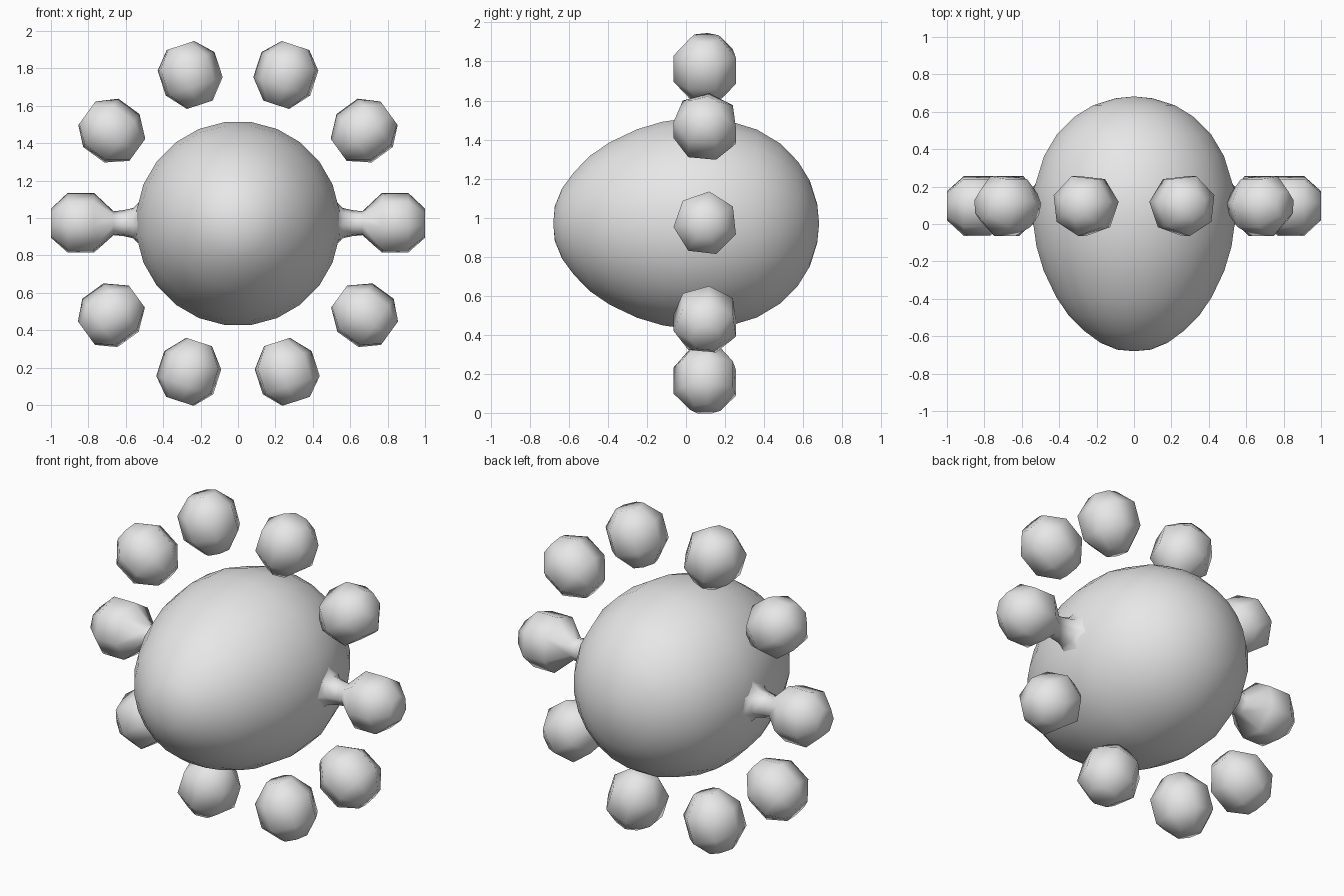
import bpy, bmesh
from math import radians, cos, sin, tau
from mathutils import Matrix

cube = bpy.data.objects.get("Cube")
if cube:
    bpy.data.objects.remove(cube, do_unlink=True)

grey = bpy.data.materials.new("light grey")
grey.use_nodes = True
colour = (0.8, 0.8, 0.8, 1)
grey.diffuse_color = colour
grey.node_tree.nodes["Principled BSDF"].inputs["Base Color"].default_value = colour

CENTRE = Matrix.Translation((0, 0, 0.97))


def lathe(name, profile, sides, phase, matrix):
    """Spin (position, radius) points round the local x axis; radius 0 is a pole."""
    bm = bmesh.new()
    rings = []
    for x, r in profile:
        if r == 0:
            rings.append([bm.verts.new((x, 0, 0))] * sides)
        else:
            angles = [phase + tau * i / sides for i in range(sides)]
            rings.append([bm.verts.new((x, r * cos(a), r * sin(a))) for a in angles])
    for low, high in zip(rings, rings[1:]):
        for i in range(sides):
            j = (i + 1) % sides
            quad = dict.fromkeys((low[i], low[j], high[j], high[i]))
            bm.faces.new(list(quad))
    bm.transform(matrix)
    bmesh.ops.recalc_face_normals(bm, faces=bm.faces[:])
    for face in bm.faces:
        face.smooth = True
    mesh = bpy.data.meshes.new(name)
    bm.to_mesh(mesh)
    bm.free()
    mesh.materials.append(grey)
    obj = bpy.data.objects.new(name, mesh)
    bpy.context.collection.objects.link(obj)
    return obj


# Egg body, narrow end to the front
egg = [(-0.68, 0), (-0.672, 0.09), (-0.636, 0.18), (-0.574, 0.265), (-0.492, 0.35),
       (-0.39, 0.42), (-0.25, 0.487), (-0.12, 0.526), (0.03, 0.547), (0.18, 0.542),
       (0.364, 0.485), (0.48, 0.415), (0.574, 0.32), (0.635, 0.22), (0.672, 0.1), (0.682, 0)]
lathe("body", egg, 24, tau / 48, CENTRE @ Matrix.Rotation(radians(90), 4, "Z"))

# Ring of knobs; the two level ones have flared necks into the body
knob_end = [(0.77, 0.165), (0.91, 0.165), (1.0, 0.08), (1.0, 0)]
loose_knob = [(0.667, 0), (0.667, 0.075)] + knob_end
necked_knob = [(0.505, 0.17), (0.53, 0.115), (0.56, 0.084), (0.61, 0.072), (0.665, 0.066)] + knob_end
heights = {"lowest": -72, "lower": -36, "middle": 0, "upper": 36, "top": 72}
for side, flip in (("left", 1), ("right", -1)):
    mirror = Matrix.Diagonal((flip, 1, 1, 1))
    for height, angle in heights.items():
        place = (CENTRE @ Matrix.Translation((0, 0.1, 0)) @ mirror
                 @ Matrix.Rotation(radians(-angle), 4, "Y"))
        shape = loose_knob if angle else necked_knob
        lathe(f"{height}_{side}_knob", shape, 7, radians(32), place)
